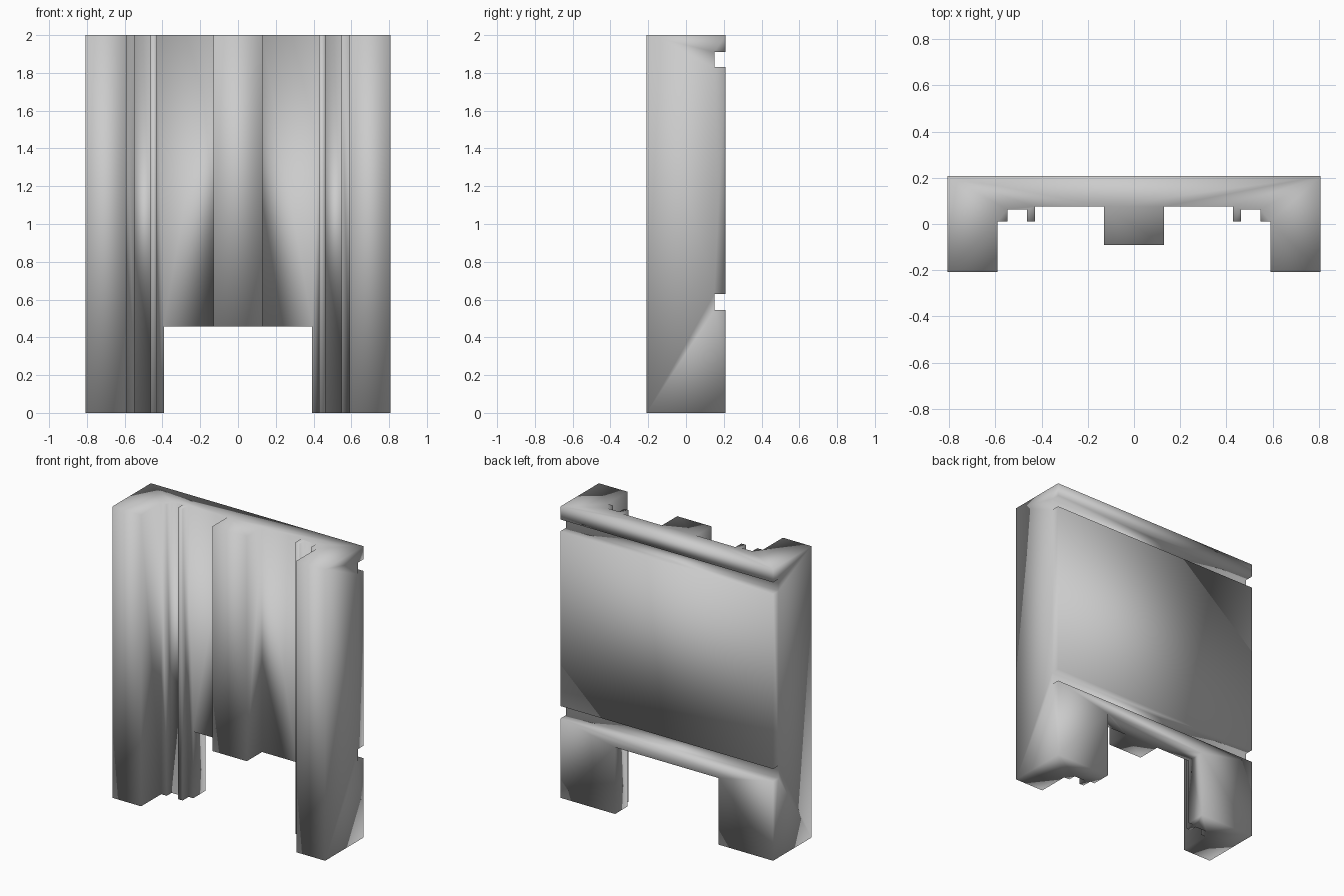
import bpy, bmesh

if "Cube" in bpy.data.objects:
    bpy.data.objects.remove(bpy.data.objects["Cube"])

HEIGHT = 2.0


def prism(name, outline, z0, z1):
    """Extrude an XY outline from z0 up to z1, smooth shaded."""
    bm = bmesh.new()
    face = bm.faces.new([bm.verts.new((x, y, z0)) for x, y in outline])
    up = bmesh.ops.extrude_face_region(bm, geom=[face])["geom"]
    bmesh.ops.translate(bm, vec=(0, 0, z1 - z0),
                        verts=[v for v in up if isinstance(v, bmesh.types.BMVert)])
    bmesh.ops.recalc_face_normals(bm, faces=bm.faces)
    for f in bm.faces:
        f.smooth = True
    mesh = bpy.data.meshes.new(name)
    bm.to_mesh(mesh)
    bm.free()
    obj = bpy.data.objects.new(name, mesh)
    bpy.context.collection.objects.link(obj)
    return obj


def box(name, x, y, z):
    return prism(name, [(x[0], y[0]), (x[1], y[0]), (x[1], y[1]), (x[0], y[1])], *z)


# Panel body: half cross-section from the centre rib out to the side post, mirrored
half = [(0.13, -0.09), (0.13, 0.075), (0.428, 0.075), (0.428, 0.01),
        (0.463, 0.01), (0.463, 0.063), (0.548, 0.063), (0.548, 0.01),
        (0.59, 0.01), (0.59, -0.208), (0.807, -0.208), (0.807, 0.208)]
panel = prism("wall_panel", half + [(-x, y) for x, y in reversed(half)], 0, HEIGHT)

# Cutters: bottom opening and two horizontal grooves across the back
cutters = [
    box("opening_cutter", (-0.393, 0.393), (-0.5, 0.5), (-0.2, 0.457)),
    box("lower_groove_cutter", (-1, 1), (0.15, 0.4), (0.545, 0.63)),
    box("upper_groove_cutter", (-1, 1), (0.15, 0.4), (1.83, 1.91)),
]
for cutter in cutters:
    mod = panel.modifiers.new(cutter.name, "BOOLEAN")
    mod.operation = "DIFFERENCE"
    mod.solver = "EXACT"
    mod.object = cutter
    cutter.hide_render = True
    cutter.display_type = "WIRE"

# Soft shading runs across the corners, on a triangulated surface
panel.modifiers.new("triangulate", "TRIANGULATE")
